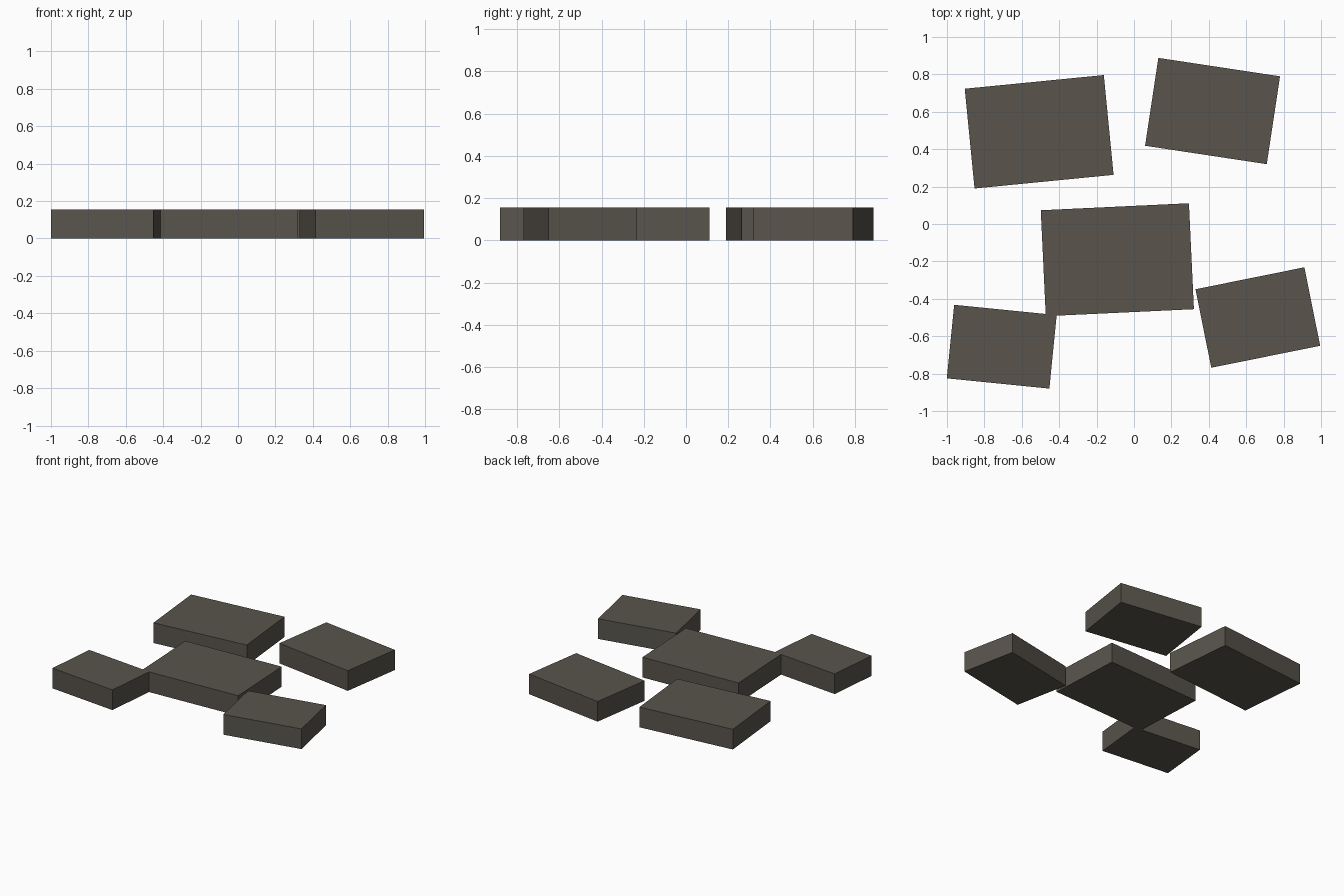
import bpy, math
from mathutils import Matrix

if "Cube" in bpy.data.objects:
    bpy.data.objects.remove(bpy.data.objects["Cube"])

HEIGHT = 0.155

# Dark stone colour shared by all slabs
stone = bpy.data.materials.new("dark_stone")
stone.diffuse_color = (0.10, 0.09, 0.073, 1)
stone.use_nodes = True
stone.node_tree.nodes["Principled BSDF"].inputs["Base Color"].default_value = stone.diffuse_color


def slab(name, x, y, width, depth, angle):
    """Flat rectangular slab resting on the ground, turned about z."""
    bpy.ops.mesh.primitive_cube_add(size=1, location=(x, y, HEIGHT / 2),
                                    rotation=(0, 0, math.radians(angle)))
    ob = bpy.context.object
    ob.name = name
    ob.data.transform(Matrix.Diagonal((width, depth, HEIGHT, 1)))
    ob.data.materials.append(stone)


# Paving slabs: x, y, width, depth, turn in degrees
slab("slab_centre", -0.089, -0.191, 0.793, 0.567, 2.7)
slab("slab_back_left", -0.507, 0.493, 0.747, 0.536, 5.6)
slab("slab_back_right", 0.420, 0.604, 0.658, 0.475, -8.6)
slab("slab_front_right", 0.662, -0.500, 0.594, 0.428, 11.4)
slab("slab_front_left", -0.707, -0.656, 0.551, 0.395, -5.7)
